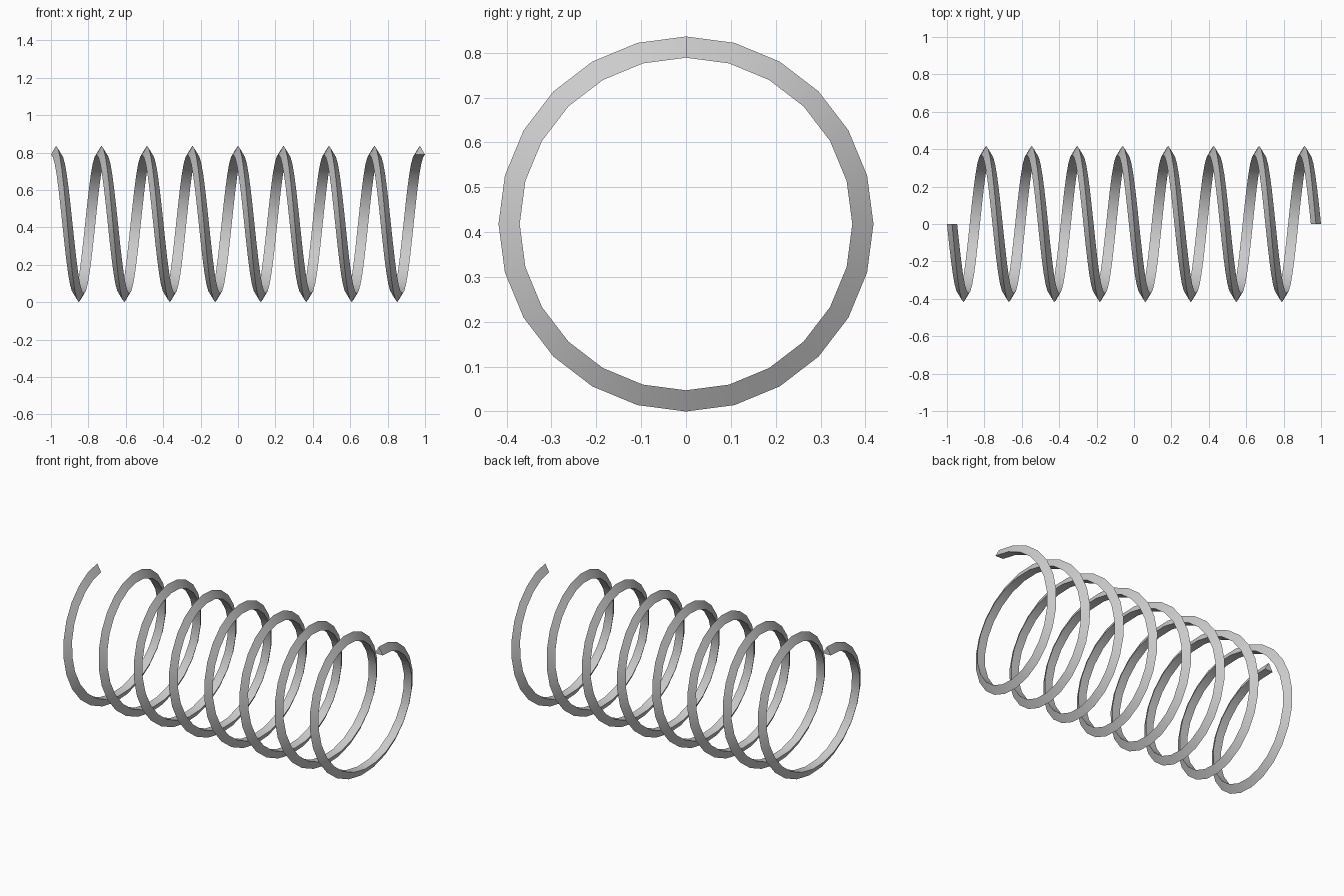
import bpy, bmesh, math

if "Cube" in bpy.data.objects:
    bpy.data.objects.remove(bpy.data.objects["Cube"])

TURNS, STEPS = 8, 24          # coils and segments per coil
WIRE = 0.0315                 # circumradius of the triangular wire
OUTER = 0.418                 # outer radius of the coil
MID = OUTER - WIRE
HALF = 1.0 - WIRE * math.cos(math.radians(30))

# triangular wire section: (along axis, radial), apex pointing outward
section = [(WIRE * math.sin(a), MID + WIRE * math.cos(a))
           for a in (math.radians(120 * k) for k in range(3))]

bm = bmesh.new()
n = TURNS * STEPS
rings = []
for i in range(n + 1):
    t = 2 * math.pi * i / STEPS
    x = -HALF + 2 * HALF * i / n
    rings.append([bm.verts.new((x + dx, -r * math.sin(t), OUTER + r * math.cos(t)))
                  for dx, r in section])

# wire sides
for a, b in zip(rings, rings[1:]):
    for k in range(3):
        j = (k + 1) % 3
        bm.faces.new((a[k], a[j], b[j], b[k]))

# cut ends of the wire
bm.faces.new(rings[0])
bm.faces.new(rings[-1])
bmesh.ops.recalc_face_normals(bm, faces=bm.faces[:])

mesh = bpy.data.meshes.new("coil_spring")
bm.to_mesh(mesh)
bm.free()
spring = bpy.data.objects.new("coil_spring", mesh)
bpy.context.collection.objects.link(spring)

# smooth along the wire, sharp along its ridges
bpy.context.view_layer.objects.active = spring
spring.select_set(True)
bpy.ops.object.shade_smooth_by_angle(angle=math.radians(35))
